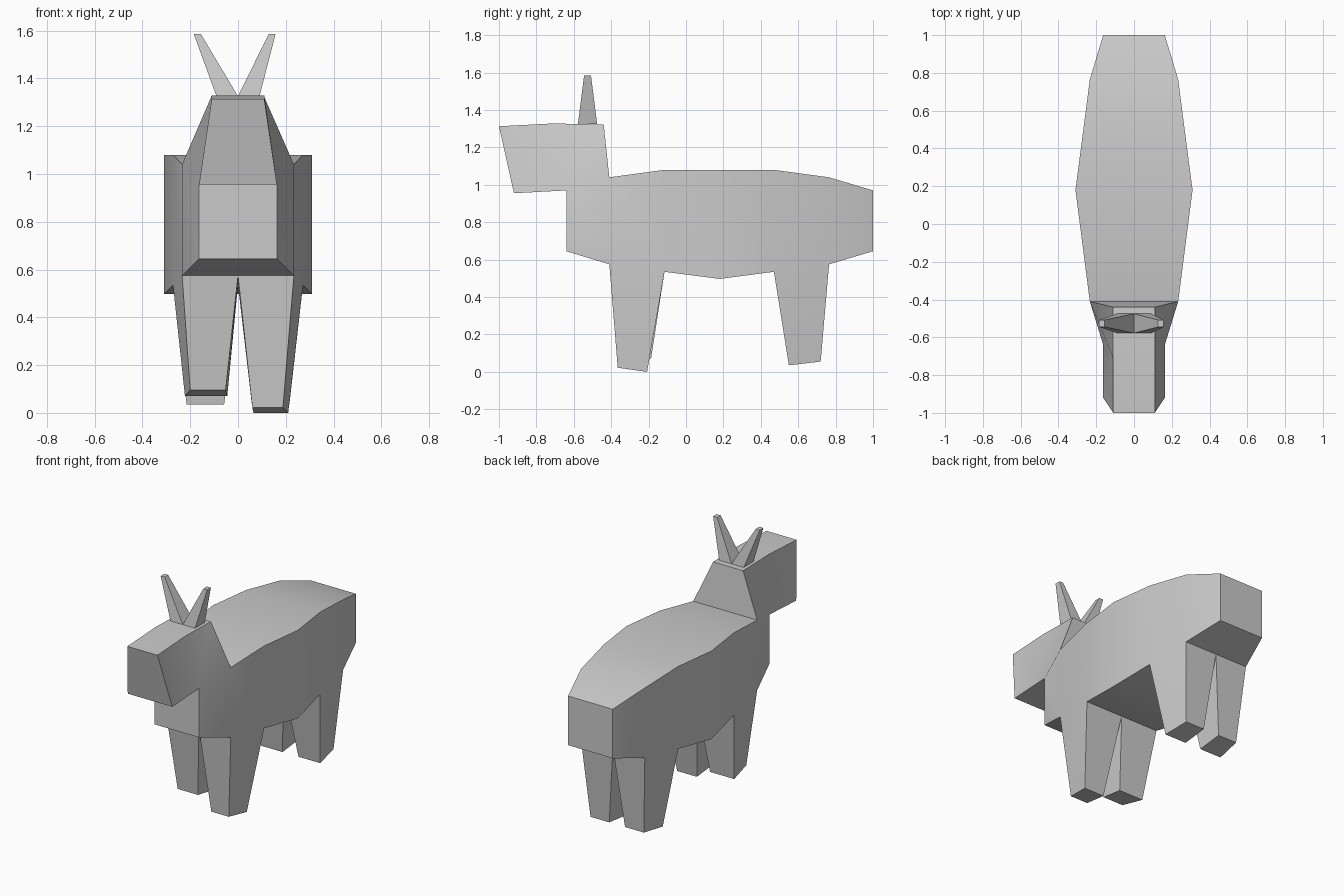
import bpy, bmesh

if "Cube" in bpy.data.objects:
    bpy.data.objects.remove(bpy.data.objects["Cube"])


def extrude(bm, face, coords):
    """Replace a quad by a tube running to new corner positions, with a cap."""
    base = list(face.verts)
    bm.faces.remove(face)
    tip = [bm.verts.new(c) for c in coords]
    n = len(base)
    sides = [bm.faces.new((base[i], base[(i + 1) % n], tip[(i + 1) % n], tip[i]))
             for i in range(n)]
    return sides, bm.faces.new(tip)


def finish(bm, name):
    bmesh.ops.recalc_face_normals(bm, faces=bm.faces[:])
    mesh = bpy.data.meshes.new(name)
    bm.to_mesh(mesh)
    bm.free()
    obj = bpy.data.objects.new(name, mesh)
    bpy.context.collection.objects.link(obj)
    bpy.ops.object.select_all(action='DESELECT')
    obj.select_set(True)
    bpy.context.view_layer.objects.active = obj
    bpy.ops.object.shade_smooth_by_angle(angle=0.52)


# Torso: sections along y as (y, half width, bottom z, top z)
sections = [(-0.64, 0.163, 0.645, 0.97), (-0.41, 0.234, 0.575, 1.04),
            (-0.115, 0.272, 0.535, 1.08), (0.18, 0.31, 0.497, 1.08),
            (0.47, 0.272, 0.535, 1.08), (0.765, 0.234, 0.575, 1.04),
            (1.0, 0.163, 0.645, 0.97)]
bm = bmesh.new()
rings = [[bm.verts.new(c) for c in ((-w, y, t), (w, y, t), (w, y, b), (0, y, b), (-w, y, b))]
         for y, w, b, t in sections]
top, right_leg, left_leg = [], [], []
for a, b in zip(rings, rings[1:]):
    top.append(bm.faces.new((a[0], a[1], b[1], b[0])))
    bm.faces.new((a[1], a[2], b[2], b[1]))
    right_leg.append(bm.faces.new((a[2], a[3], b[3], b[2])))
    left_leg.append(bm.faces.new((a[4], a[3], b[3], b[4])))
    bm.faces.new((a[4], a[0], b[0], b[4]))
bm.faces.new(rings[0])
bm.faces.new(rings[-1])

# Neck rising from the shoulders, then head pushed forward from its front face
h = 0.11
sides, _ = extrude(bm, top[0], [(-h, -0.71, 1.328), (h, -0.71, 1.328),
                                (h, -0.44, 1.322), (-h, -0.44, 1.322)])
extrude(bm, sides[0], [(-0.163, -0.92, 0.955), (0.163, -0.92, 0.955),
                       (h, -1.0, 1.313), (-h, -1.0, 1.313)])


# Legs: foot corners from front edge (y, z, inner x, outer x) and back edge
def leg(face, side, front, back):
    (fy, fz, fi, fo), (by, bz, bi, bo) = front, back
    extrude(bm, face, [(side * fo, fy, fz), (side * fi, fy, fz),
                       (side * bi, by, bz), (side * bo, by, bz)])


leg(right_leg[1], 1, (-0.365, 0.022, 0.06, 0.188), (-0.208, 0.0, 0.065, 0.21))
leg(left_leg[1], -1, (-0.345, 0.095, 0.052, 0.2), (-0.187, 0.07, 0.045, 0.222))
for faces, side in ((right_leg, 1), (left_leg, -1)):
    leg(faces[4], side, (0.55, 0.035, 0.058, 0.215), (0.72, 0.055, 0.058, 0.195))
finish(bm, "animal_body")

# Horns, splayed outward from the crown (open where they meet the head)
for name, side, xi, xo in (("right_horn", 1, 0.128, 0.157), ("left_horn", -1, 0.155, 0.185)):
    bm = bmesh.new()
    base = [bm.verts.new((side * x, y, 1.325)) for x, y in
            ((0, -0.578), (0.09, -0.578), (0.09, -0.475), (0, -0.475))]
    extrude(bm, bm.faces.new(base), [(side * x, y, 1.585) for x, y in
            ((xi, -0.545), (xo, -0.545), (xo, -0.508), (xi, -0.508))])
    finish(bm, name)
